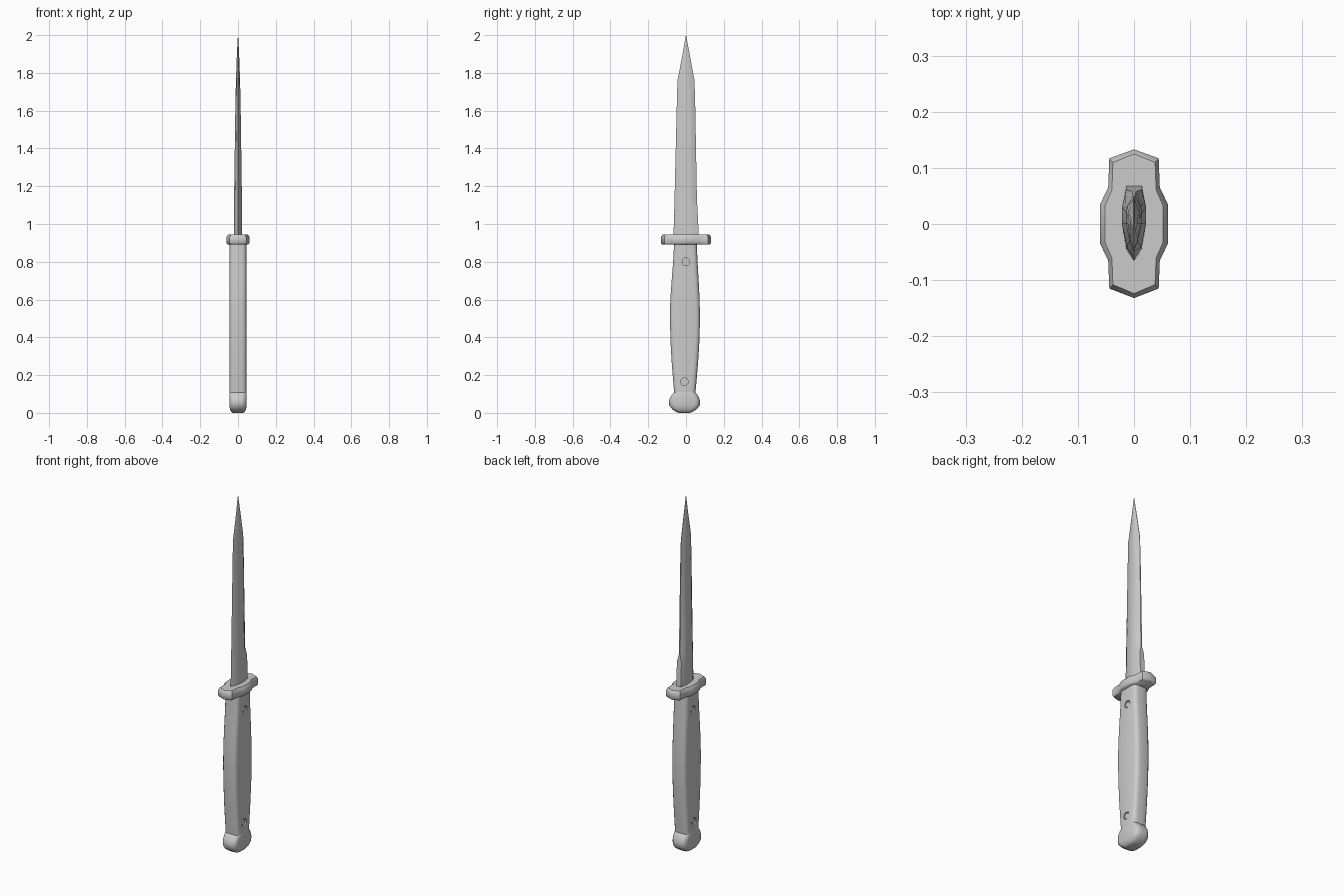
import bpy, bmesh, math
from mathutils import Matrix

if "Cube" in bpy.data.objects:
    bpy.data.objects.remove(bpy.data.objects["Cube"])

steel = bpy.data.materials.new("plain grey")
steel.use_nodes = True
GREY = (0.6, 0.6, 0.6, 1)
steel.diffuse_color = GREY
steel.node_tree.nodes["Principled BSDF"].inputs["Base Color"].default_value = GREY


def finish(bm, name, angle):
    bmesh.ops.remove_doubles(bm, verts=bm.verts, dist=1e-5)
    bmesh.ops.recalc_face_normals(bm, faces=bm.faces)
    mesh = bpy.data.meshes.new(name)
    bm.to_mesh(mesh)
    bm.free()
    mesh.materials.append(steel)
    ob = bpy.data.objects.new(name, mesh)
    bpy.context.collection.objects.link(ob)
    bpy.ops.object.select_all(action='DESELECT')
    ob.select_set(True)
    bpy.context.view_layer.objects.active = ob
    if angle:
        bpy.ops.object.shade_smooth_by_angle(angle=math.radians(angle))
    return ob


def loft(name, rings, angle):
    """Skin a stack of equal-length closed rings and cap both ends."""
    bm = bmesh.new()
    rows = [[bm.verts.new(p) for p in ring] for ring in rings]
    n = len(rows[0])
    for a, b in zip(rows, rows[1:]):
        for i in range(n):
            j = (i + 1) % n
            bm.faces.new((a[i], a[j], b[j], b[i]))
    bm.faces.new(rows[0])
    bm.faces.new(rows[-1])
    return finish(bm, name, angle)


def mirrored(half, z):
    """Ring from a +x half outline, mirrored across x = 0."""
    other = [(-x, y) for x, y in reversed(half) if x > 0]
    return [(x, y, z) for x, y in half + other]


# Blade: back corner, bevel line, two flat edges, front bevel, cutting edge
def blade_ring(z, spine, yb, bevel_w, bevel_y, w, y1, y2, fw, fy, yf):
    return mirrored([(spine, yb), (bevel_w, bevel_y), (w, y1), (w, y2),
                     (fw, fy), (0, yf)], z)


loft("blade", [
    blade_ring(0.91, .014, .069, .016, .060, .022, .030, .000, .014, -.045, -.067),
    blade_ring(1.08, .014, .061, .016, .054, .021, .030, .000, .013, -.042, -.062),
    blade_ring(1.12, .004, .058, .016, .036, .021, .028, .000, .013, -.041, -.061),
    blade_ring(1.62, .002, .049, .012, .032, .014, .022, .000, .008, -.032, -.049),
    blade_ring(1.76, .001, .045, .010, .020, .011, .010, .000, .007, -.028, -.045),
    blade_ring(1.90, .001, .019, .005, .009, .006, .005, .000, .003, -.012, -.018),
    blade_ring(2.00, .0004, .0005, .0004, .0003, .0004, .0002, .0, .0003, -.0002, -.0005),
], 25)

# Cross guard with chamfered rims
guard_half = [(0, .133), (.044, .117), (.046, .065), (.061, .034),
              (.061, -.034), (.046, -.065), (.044, -.115), (0, -.132)]


def guard_ring(z, inset):
    half = [(x * (1 - inset / .055), y * (1 - inset / .13)) for x, y in guard_half]
    return [(x, y, z) for x, y in half] + [(-x, y, z) for x, y in reversed(half[1:-1])]


loft("cross_guard", [guard_ring(.892, .006), guard_ring(.899, 0),
                     guard_ring(.931, 0), guard_ring(.944, .008)], 50)


# Rounded-rectangle section shared by the handle and pommel
def grip_ring(z, front, back, w, r):
    ring = []
    for sx, sy, start in ((1, 1, 0), (-1, 1, 90), (-1, -1, 180), (1, -1, 270)):
        cx, cy = sx * (w - r), (back - r if sy > 0 else front + r)
        for k in range(4):
            a = math.radians(start + 30 * k)
            ring.append((cx + r * math.cos(a), cy + r * math.sin(a), z))
    return ring


handle = loft("handle", [grip_ring(z, f, b, .044, .022) for z, f, b in (
    (.09, -.061, .048), (.16, -.067, .055), (.27, -.076, .064), (.38, -.082, .071),
    (.50, -.085, .074), (.60, -.083, .072), (.70, -.076, .067), (.80, -.068, .061),
    (.90, -.063, .057))], 50)

# Pommel
loft("pommel", [grip_ring(*row) for row in (
    (.000, -.038, .020, .027, .018), (.006, -.054, .037, .036, .024),
    (.020, -.074, .058, .043, .028), (.040, -.089, .073, .045, .028),
    (.065, -.090, .074, .045, .028), (.085, -.082, .067, .045, .026),
    (.103, -.068, .055, .045, .024), (.110, -.060, .048, .044, .022))], 50)


# Recessed rivets on both sides of the handle
def rod(name, y, z, radius, half_length, angle):
    bm = bmesh.new()
    bmesh.ops.create_cone(bm, cap_ends=True, segments=20, radius1=radius,
                          radius2=radius, depth=2 * half_length,
                          matrix=Matrix.Translation((0, y, z)) @ Matrix.Rotation(math.pi / 2, 4, 'Y'))
    return finish(bm, name, angle)


def hole(y, z, side):
    cutter = rod("rivet_hole_cutter", y, z, .020, .010, 0)
    cutter.location.x = side * .046
    cutter.hide_render = True
    cutter.hide_set(True)
    mod = handle.modifiers.new("rivet hole", 'BOOLEAN')
    mod.operation = 'DIFFERENCE'
    mod.solver = 'EXACT'
    mod.object = cutter


for label, y, z in (("upper", 0, .80), ("lower", -.008, .165)):
    for side in (-1, 1):
        hole(y, z, side)
    rod(label + "_rivet", y, z, .0145, .0405, 40)
